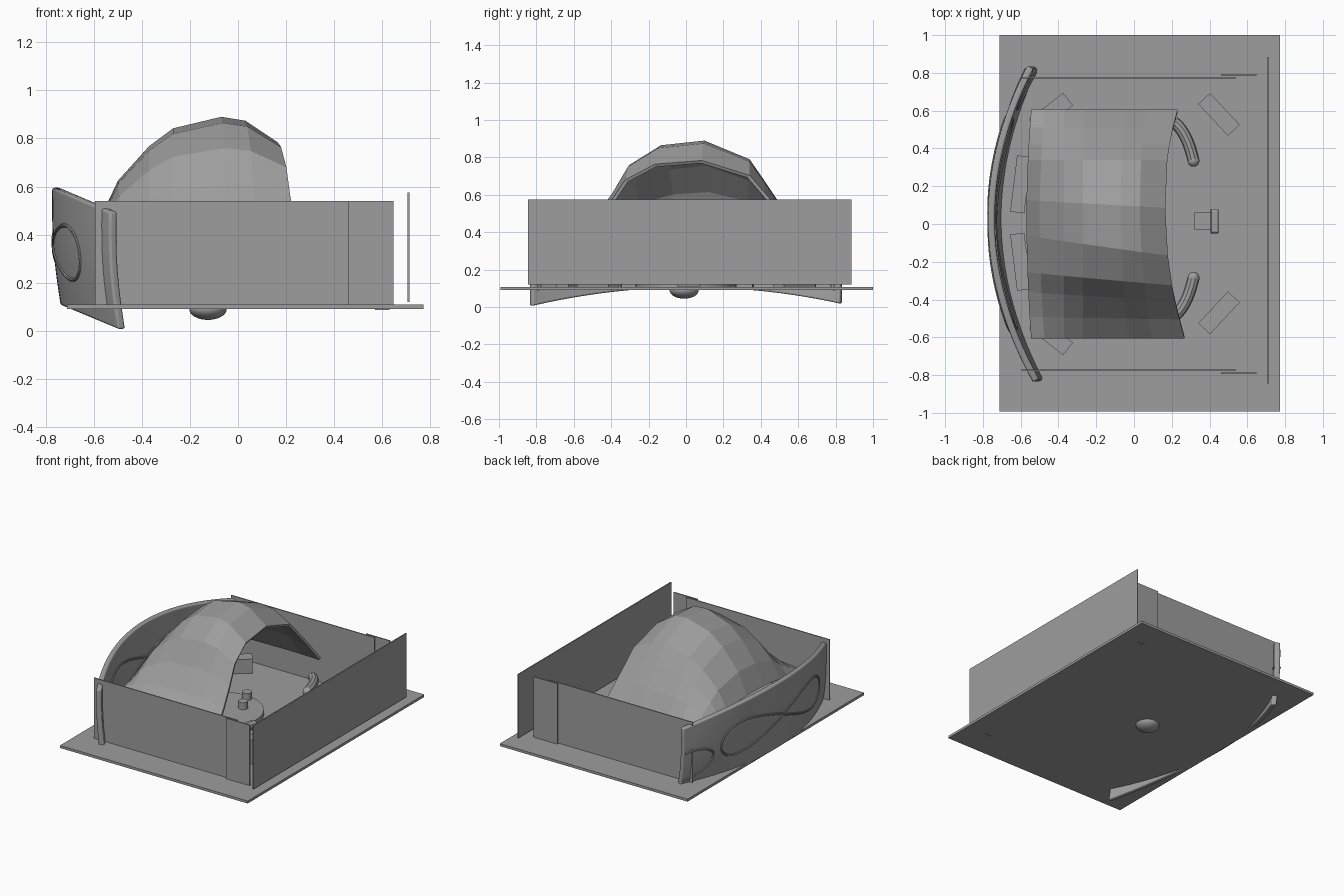
import bpy, bmesh, math
from mathutils import Vector

if "Cube" in bpy.data.objects:
    bpy.data.objects.remove(bpy.data.objects["Cube"])


def mesh_obj(name, verts, faces):
    me = bpy.data.meshes.new(name)
    me.from_pydata(verts, [], faces)
    bm = bmesh.new()
    bm.from_mesh(me)
    bmesh.ops.recalc_face_normals(bm, faces=bm.faces)
    bm.to_mesh(me)
    bm.free()
    ob = bpy.data.objects.new(name, me)
    bpy.context.collection.objects.link(ob)
    return ob


def box(name, lo, hi, rot=0):
    lo, hi = Vector(lo), Vector(hi)
    bpy.ops.mesh.primitive_cube_add(size=1, location=(lo + hi) / 2, rotation=(0, 0, math.radians(rot)))
    ob = bpy.context.object
    ob.name = name
    ob.scale = hi - lo
    return ob


def spun_box(name, x, y, w, d, z0, z1, rot):
    return box(name, (x - w / 2, y - d / 2, z0), (x + w / 2, y + d / 2, z1), rot)


def cylinder(name, loc, r, h, n=32):
    bpy.ops.mesh.primitive_cylinder_add(vertices=n, radius=r, depth=h, location=loc)
    bpy.context.object.name = name
    bpy.ops.object.shade_smooth_by_angle()


def tube(name, pts, r, closed=False):
    cu = bpy.data.curves.new(name, 'CURVE')
    cu.dimensions = '3D'
    cu.bevel_depth = r
    cu.bevel_resolution = 3
    cu.use_fill_caps = True
    sp = cu.splines.new('POLY')
    sp.points.add(len(pts) - 1)
    for p, c in zip(sp.points, pts):
        p.co = (*c, 1)
    sp.use_cyclic_u = closed
    ob = bpy.data.objects.new(name, cu)
    bpy.context.collection.objects.link(ob)
    bpy.ops.object.select_all(action='DESELECT')
    ob.select_set(True)
    bpy.context.view_layer.objects.active = ob
    bpy.ops.object.convert(target='MESH')
    bpy.ops.object.shade_smooth_by_angle()


# floor slab and thin straight walls
box("floor", (-0.712, -0.993, 0.09), (0.772, 1.0, 0.108))
box("back_wall", (0.706, -0.845, 0.12), (0.714, 0.885, 0.575))
for s in (-1, 1):
    box("side_wall", (-0.595, s * 0.773 - 0.004, 0.105), (0.54, s * 0.773 + 0.004, 0.54))
    box("side_door", (0.46, s * 0.79 - 0.004, 0.105), (0.648, s * 0.79 + 0.004, 0.54))
    box("door_foot", (0.57, s * 0.79 - 0.003, 0.087), (0.63, s * 0.79 + 0.003, 0.12))


# curved leaning facade: arc band, sheared and tilted with x
def facade(y, h, off=0.0):
    t = y / 0.83
    xa = -0.755 + 0.222 * t * t - 0.018 * y
    slope = 0.535 * t
    k = 1 / math.sqrt(1 + slope * slope)
    x = xa + 0.035 * (1 - h) - 0.013 * math.sin(math.pi * h) + off * k
    return (x, y - off * slope * k, 0.105 + 0.49 * h - 0.42 * (xa + 0.755))


N, M = 36, 8
verts, faces = [], []
for i in range(N + 1):
    y = -0.83 + 1.66 * i / N
    verts += [facade(y, j / M, -0.018) for j in range(M + 1)]
    verts += [facade(y, j / M, 0.018) for j in range(M, -1, -1)]
R = 2 * (M + 1)
for i in range(N):
    for j in range(R):
        a, b = i * R + j, i * R + (j + 1) % R
        faces.append((a, b, b + R, a + R))
faces += [tuple(range(R)), tuple(range(N * R, N * R + R))]
panel = mesh_obj("curved_facade", verts, faces)
bev = panel.modifiers.new("rounded_rim", 'BEVEL')
bev.width = 0.01
bev.segments = 3
bev.limit_method = 'ANGLE'
bpy.ops.object.select_all(action='DESELECT')
bpy.context.view_layer.objects.active = panel
panel.select_set(True)
bpy.ops.object.shade_smooth_by_angle()

# raised crossing loops on both faces of the facade
for side in (-0.017, 0.017):
    for s in (-1, 1):
        loop = []
        for k in range(48):
            a = 2 * math.pi * k / 48
            y = s * (0.28 - 0.28 * math.cos(a))
            w = 0.33 * math.sin(a) * (0.58 - 0.42 * math.cos(a))
            loop.append(facade(y, 0.5 + w, side))
        tube("facade_loop", loop, 0.008, True)
    half = []
    for k in range(17):
        a = -math.pi / 2 + math.pi * k / 16
        half.append(facade(0.815 - 0.2 * math.cos(a), 0.42 + 0.2 * math.sin(a), side))
    tube("facade_end_loop", half, 0.008)

# faceted canopy: y profile scaled by x profile, ridges drifting sideways
prof_y = [(-0.605, 0.37), (-0.5, 0.47), (-0.39, 0.61), (-0.3, 0.76), (-0.13, 0.865), (0.1, 0.89),
          (0.34, 0.79), (0.42, 0.675), (0.51, 0.54), (0.605, 0.38)]
prof_x = [(-0.57, 0.22), (-0.5, 0.5), (-0.37, 0.77), (-0.27, 0.91), (-0.07, 1.0), (0.03, 0.97), (0.165, 0.8)]
verts, faces = [], []
for x, f in prof_x:
    for y, z in prof_y:
        d = y - 0.15
        flare = (0.32 if d > 0 else 0.18) * d * d * max(0, (x + 0.2) / 0.365)
        pull = 0.025 * (y / 0.6) ** 2 if x < -0.4 else 0
        drift = -0.15 * (x + 0.1) * max(0, 1 - abs(y + 0.15) / 0.4)
        verts.append((x + flare + pull, y + drift, 0.36 + (z - 0.36) * f))
W = len(prof_y)
for i in range(len(prof_x) - 1):
    for j in range(W - 1):
        a = i * W + j
        faces.append((a, a + W, a + W + 1, a + 1))
canopy = mesh_obj("canopy", verts, faces)
sol = canopy.modifiers.new("thickness", 'SOLIDIFY')
sol.thickness = 0.018
sol.offset = -1 if canopy.data.polygons[20].normal.z > 0 else 1

# round stage under the canopy, with domed base showing below the floor
bpy.ops.mesh.primitive_uv_sphere_add(segments=32, ring_count=16, radius=0.078, location=(-0.125, -0.01, 0.09))
bpy.context.object.name = "stage_base"
bpy.context.object.scale.z = 0.58
bpy.ops.object.shade_smooth()
cylinder("stage_disc", (-0.125, 0, 0.125), 0.27, 0.035, 48)
for x, y in ((-0.03, 0.1), (-0.09, 0.23)):
    cylinder("stage_post", (x, y, 0.165), 0.032, 0.055, 16)

# furniture: curved benches, cabinets, desks and a chair
for s, ys in ((1, 0), (-1, 0.05)):
    p0, p1, p2 = [Vector((x, s * y + ys, 0.26)) for x, y in ((0.21, 0.54), (0.28, 0.49), (0.315, 0.335))]
    arc = [p0 * (1 - t) ** 2 + p1 * 2 * t * (1 - t) + p2 * t * t for t in [k / 10 for k in range(11)]]
    tube("curved_bench", arc, 0.032)
    bpy.ops.mesh.primitive_uv_sphere_add(segments=16, ring_count=10, radius=0.032, location=p2)
    bpy.context.object.name = "bench_end"
    bpy.ops.object.shade_smooth()
    spun_box("corner_cabinet", 0.45, 0.58 if s > 0 else -0.47, 0.23, 0.085, 0.108, 0.28, -s * 47)
    spun_box("rear_cabinet", -0.44, s * 0.59, 0.23, 0.085, 0.108, 0.21, s * 38)
    spun_box("facade_cabinet", -0.6, 0.21 if s > 0 else -0.2, 0.075, 0.3, 0.108, 0.21, -s * 7)
box("chair_seat", (0.32, -0.03, 0.108), (0.41, 0.06, 0.18))
chair = box("chair_back", (0.405, -0.05, 0.108), (0.448, 0.08, 0.26))
b = chair.modifiers.new("soft", 'BEVEL')
b.width = 0.1
b.segments = 3

# one dark grey finish for every part
grey = bpy.data.materials.new("dark_grey")
grey.diffuse_color = (0.34, 0.34, 0.34, 1)
grey.use_nodes = True
grey.node_tree.nodes["Principled BSDF"].inputs["Base Color"].default_value = grey.diffuse_color
for ob in bpy.data.objects:
    if ob.type == 'MESH':
        ob.data.materials.clear()
        ob.data.materials.append(grey)
